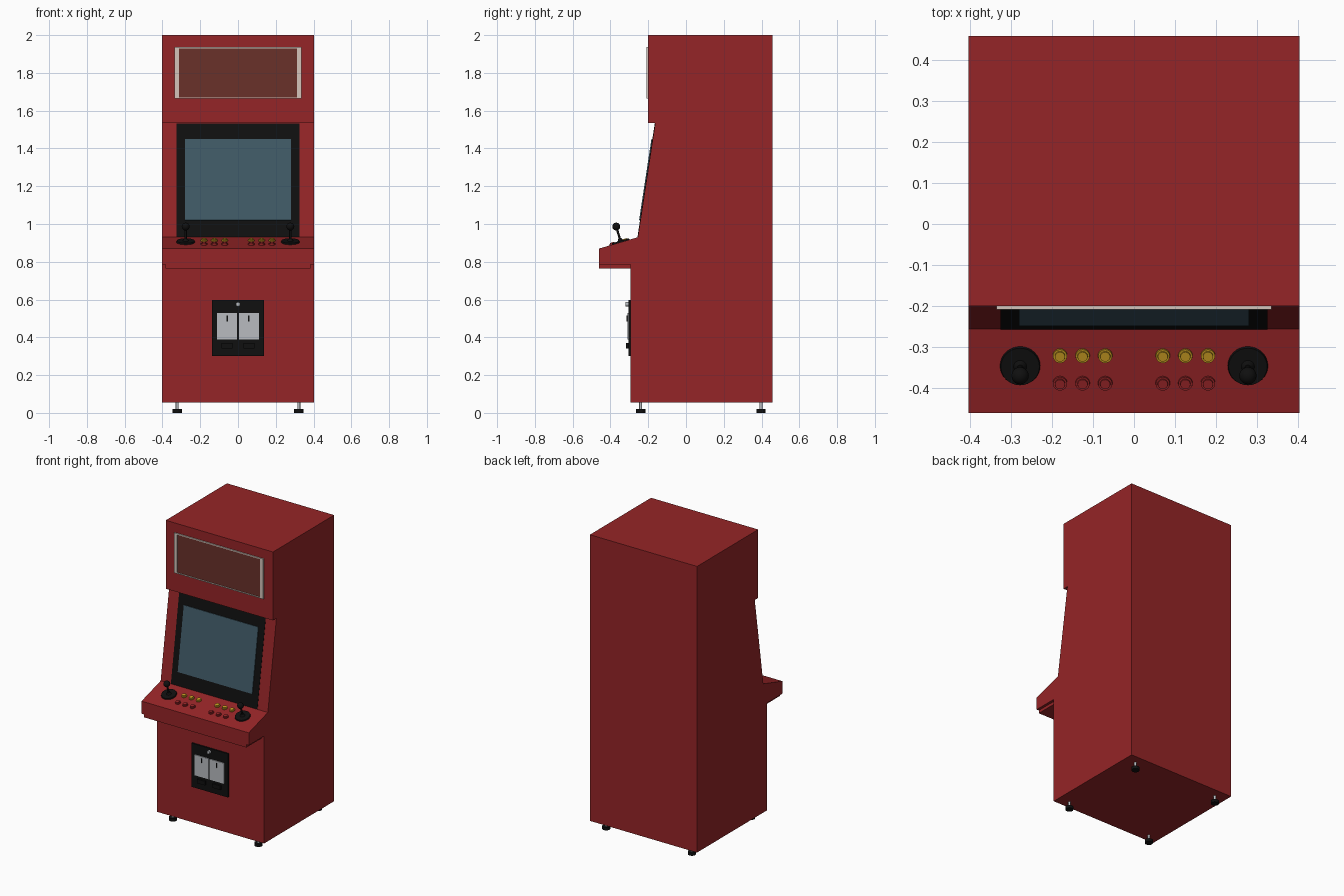
import bpy, bmesh, math
from mathutils import Matrix, Vector

if "Cube" in bpy.data.objects:
    bpy.data.objects.remove(bpy.data.objects["Cube"])


def material(name, r, g, b):
    m = bpy.data.materials.new(name)
    m.use_nodes = True
    m.diffuse_color = (r, g, b, 1)
    m.node_tree.nodes["Principled BSDF"].inputs["Base Color"].default_value = (r, g, b, 1)
    return m


RED = material("cabinet red", 0.30, 0.018, 0.02)
BLACK = material("black plastic", 0.005, 0.005, 0.005)
GLASS = material("screen glass", 0.05, 0.1, 0.132)
BROWN = material("sign brown", 0.144, 0.031, 0.023)
CREAM = material("sign trim cream", 0.66, 0.56, 0.5)
GREY = material("metal grey", 0.48, 0.5, 0.53)
YELLOW = material("button yellow", 0.54, 0.31, 0.015)


def finish(name, bm, mat, matrix=None, smooth=False):
    bmesh.ops.recalc_face_normals(bm, faces=bm.faces)
    mesh = bpy.data.meshes.new(name)
    bm.to_mesh(mesh)
    bm.free()
    mesh.materials.append(mat)
    ob = bpy.data.objects.new(name, mesh)
    bpy.context.collection.objects.link(ob)
    ob.matrix_world = matrix or Matrix()
    if smooth:
        bpy.ops.object.select_all(action="DESELECT")
        ob.select_set(True)
        bpy.context.view_layer.objects.active = ob
        bpy.ops.object.shade_smooth_by_angle(angle=math.radians(40))
    return ob


def box(name, mat, x, y, z, matrix=None):
    """Box from (low, high) pairs on each axis."""
    bm = bmesh.new()
    spans = (x, y, z)
    size = Matrix.Diagonal([b - a for a, b in spans] + [1])
    mid = Matrix.Translation([(a + b) / 2 for a, b in spans])
    bmesh.ops.create_cube(bm, size=1, matrix=mid @ size)
    return finish(name, bm, mat, matrix)


def rod(name, mat, radius, z0, z1, matrix, top=None, sides=24):
    """Cylinder or cone along the local z axis."""
    bm = bmesh.new()
    bmesh.ops.create_cone(bm, cap_ends=True, segments=sides, radius1=radius,
                          radius2=radius if top is None else top, depth=z1 - z0,
                          matrix=Matrix.Translation((0, 0, (z0 + z1) / 2)))
    return finish(name, bm, mat, matrix, True)


def slope_frame(low, high):
    """Frame at the low (y, z) point: local y runs up the slope, z points out."""
    angle = math.atan2(high[1] - low[1], high[0] - low[0])
    return Matrix.Translation((0, low[0], low[1])) @ Matrix.Rotation(angle, 4, "X")


# Cabinet: side profile (y, z) extruded across the width
DECK_FRONT, DECK_BACK, HOOD = (-0.46, 0.87), (-0.255, 0.93), (-0.163, 1.535)
profile = [(0.457, 0.055), (-0.295, 0.055), (-0.295, 0.785), (-0.46, 0.785),
           DECK_FRONT, DECK_BACK, HOOD, (-0.2, 1.535), (-0.2, 2.0), (0.457, 2.0)]
bm = bmesh.new()
side = bm.faces.new([bm.verts.new((-0.403, y, z)) for y, z in profile])
grown = bmesh.ops.extrude_face_region(bm, geom=[side])["geom"]
bmesh.ops.translate(bm, vec=(0.806, 0, 0),
                    verts=[v for v in grown if isinstance(v, bmesh.types.BMVert)])
finish("cabinet", bm, RED)
box("deck_underside", RED, (-0.385, 0.385), (-0.46, -0.29), (0.765, 0.79))

# Screen and bezel on the sloping face
face = slope_frame(DECK_BACK, HOOD)
box("screen_bezel", BLACK, (-0.325, 0.325), (0.001, 0.61), (-0.005, 0.002), face)
box("screen", GLASS, (-0.28, 0.28), (0.09, 0.525), (-0.003, 0.007), face)

# Lit sign with its trim
box("sign_panel", BROWN, (-0.32, 0.32), (-0.204, -0.198), (1.67, 1.93))
for s, label in ((-1, "right"), (1, "left")):
    box("sign_side_trim_" + label, CREAM, sorted((s * 0.312, s * 0.335)),
        (-0.208, -0.198), (1.664, 1.936))
for z, label in ((1.664, "bottom"), (1.929, "top")):
    box("sign_trim_" + label, CREAM, (-0.312, 0.312), (-0.208, -0.198), (z, z + 0.007))

# Control deck: two joysticks and two rows of buttons per player
deck = slope_frame(DECK_FRONT, DECK_BACK)
tilt = math.cos(math.atan2(DECK_BACK[1] - DECK_FRONT[1], DECK_BACK[0] - DECK_FRONT[0]))


def on_deck(x, y):
    return deck @ Matrix.Translation((x, (y - DECK_FRONT[0]) / tilt, 0))


for s, label in ((-1, "right"), (1, "left")):
    spot = on_deck(s * 0.277, -0.345)
    rod("joystick_base_" + label, BLACK, 0.05, -0.004, 0.008, spot, 0.047, 32)
    rod("joystick_collar_" + label, BLACK, 0.016, 0.008, 0.02, spot, 0.008)
    rod("joystick_shaft_" + label, BLACK, 0.006, 0, 0.08, spot, sides=12)
    bm = bmesh.new()
    bmesh.ops.create_uvsphere(bm, u_segments=20, v_segments=12, radius=0.021,
                              matrix=Matrix.Translation((0, 0, 0.086)))
    finish("joystick_ball_" + label, bm, BLACK, spot, True)
    for i in range(3):
        for y, mat, row in ((-0.32, YELLOW, "back"), (-0.387, RED, "front")):
            spot = on_deck(s * (0.07 + 0.055 * i), y)
            tag = f"_{row}_{label}_{i + 1}"
            rod("button_rim" + tag, mat, 0.018, -0.004, 0.007, spot, 0.017)
            rod("button_cap" + tag, mat, 0.013, 0.004, 0.012, spot, 0.012)

# Coin door
box("coin_door", BLACK, (-0.137, 0.137), (-0.305, -0.29), (0.3, 0.597))
for s, label in ((-1, "right"), (1, "left")):
    box("coin_plate_" + label, GREY, sorted((s * 0.005, s * 0.111)),
        (-0.311, -0.3), (0.388, 0.528))
    box("coin_slot_" + label, BLACK, (s * 0.057 - 0.003, s * 0.057 + 0.003),
        (-0.314, -0.308), (0.485, 0.515))
    box("coin_return_" + label, BLACK, (s * 0.058 - 0.03, s * 0.058 + 0.03),
        (-0.317, -0.3), (0.342, 0.37))
lock = Matrix.Translation((0, -0.3, 0.575)) @ Matrix.Rotation(math.pi / 2, 4, "X")
rod("coin_door_lock", GREY, 0.011, 0, 0.02, lock)

# Levelling feet
for x in (-0.322, 0.322):
    for y in (-0.24, 0.397):
        tag = ("_front" if y < 0 else "_back") + ("_left" if x > 0 else "_right")
        spot = Matrix.Translation((x, y, 0))
        rod("foot_pad" + tag, BLACK, 0.025, 0, 0.02, spot)
        rod("foot_stem" + tag, GREY, 0.008, 0.015, 0.06, spot, sides=12)
